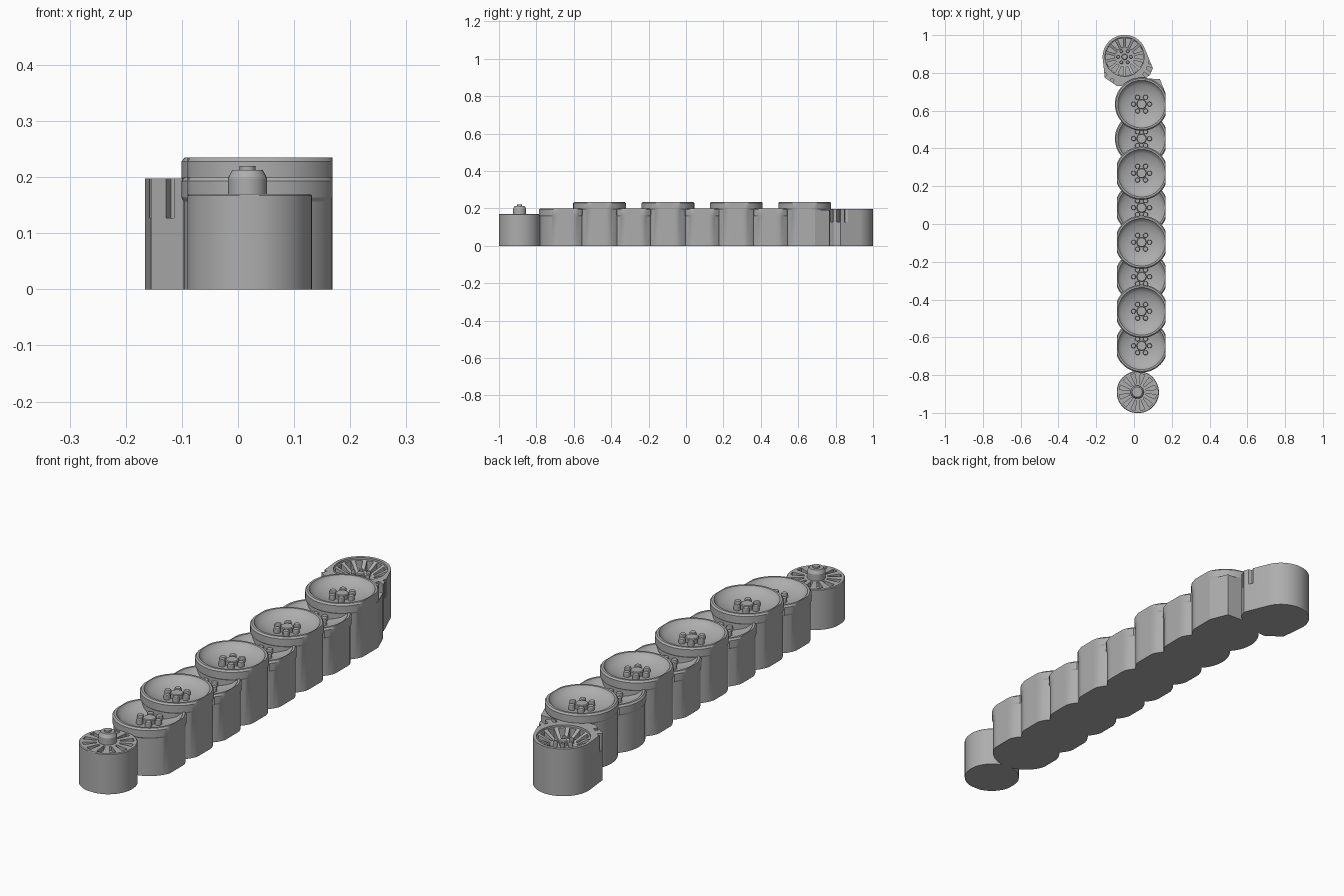
import bpy, bmesh, math
from mathutils import Matrix

cube = bpy.data.objects.get("Cube")
if cube:
    bpy.data.objects.remove(cube)

grey = bpy.data.materials.new("plain_grey")
grey.use_nodes = True
grey.diffuse_color = (0.42, 0.42, 0.42, 1)
grey.node_tree.nodes["Principled BSDF"].inputs["Base Color"].default_value = (0.42, 0.42, 0.42, 1)


def finish(bm, name):
    bmesh.ops.recalc_face_normals(bm, faces=bm.faces)
    mesh = bpy.data.meshes.new(name)
    bm.to_mesh(mesh)
    bm.free()
    mesh.materials.append(grey)
    obj = bpy.data.objects.new(name, mesh)
    bpy.context.collection.objects.link(obj)
    return obj


def smooth(obj):
    bpy.ops.object.select_all(action='DESELECT')
    obj.select_set(True)
    bpy.context.view_layer.objects.active = obj
    bpy.ops.object.shade_smooth_by_angle(angle=math.radians(25))


def add_lathe(bm, profile, cx, cy, seg=48, xlim=(-1, 1), ylim=(-1, 1)):
    """Revolved solid whose rings are flattened at the given limits."""
    rings = []
    for r, z in profile:
        ring = []
        for i in range(seg):
            a = math.tau * i / seg
            x = min(max(r * math.cos(a), xlim[0]), xlim[1])
            y = min(max(r * math.sin(a), ylim[0]), ylim[1])
            ring.append(bm.verts.new((cx + x, cy + y, z)))
        rings.append(ring)
    for low, high in zip(rings, rings[1:]):
        for i in range(seg):
            j = (i + 1) % seg
            bm.faces.new((low[i], low[j], high[j], high[i]))
    bm.faces.new(rings[0][::-1])
    bm.faces.new(rings[-1])


def add_prism(bm, points, z0, z1):
    low = [bm.verts.new((x, y, z0)) for x, y in points]
    high = [bm.verts.new((x, y, z1)) for x, y in points]
    n = len(points)
    bm.faces.new(low[::-1])
    bm.faces.new(high)
    for i in range(n):
        j = (i + 1) % n
        bm.faces.new((low[i], low[j], high[j], high[i]))


def add_wedge(bm, cx, cy, angle, r0, w0, r1, w1, z0, z1):
    c, s = math.cos(angle), math.sin(angle)
    shape = [(r0, -w0), (r1, -w1), (r1, w1), (r0, w0)]
    add_prism(bm, [(cx + r * c - w * s, cy + r * s + w * c) for r, w in shape], z0, z1)


def carve(obj, bm):
    cutter = finish(bm, "cutter")
    cutter.hide_render = True
    mod = obj.modifiers.new("carve", 'BOOLEAN')
    mod.operation = 'DIFFERENCE'
    mod.solver = 'EXACT'
    mod.object = cutter
    bpy.context.view_layer.objects.active = obj
    bpy.ops.object.modifier_apply(modifier=mod.name)
    bpy.data.objects.remove(cutter)


def bolts(name, cx, cy, z0, z1, ring, size, hub):
    bm = bmesh.new()
    add_lathe(bm, [(hub, z0), (hub, z1 - .003), (hub - .003, z1)], cx, cy, 20)
    for i in range(6):
        a = math.tau * i / 6
        add_lathe(bm, [(size, z0), (size, z1 - .003), (size - .002, z1)],
                  cx + ring * math.cos(a), cy + ring * math.sin(a), 12)
    smooth(finish(bm, name))


# Overlapping road wheels, alternating low and high
WX, FIRST, STEP = .04, -.645, .1828
for k in range(8):
    y = FIRST + k * STEP
    tall = k % 2 == 1
    t = .235 if tall else .2
    left = -.145 if k >= 6 else -.13
    ylim = (-1, 1) if tall else (-1 if k == 0 else -STEP / 2, STEP / 2)
    profile = [(.137, 0), (.137, t - .043), (.141, t - .036), (.141, t - .007), (.135, t),
               (.126, t), (.122, t - .007), (.105, t - .02), (.06, t - .034), (.03, t - .036)]
    bm = bmesh.new()
    add_lathe(bm, profile, WX, y, 64, (left, .128), ylim)
    smooth(finish(bm, f"road_wheel_{k + 1}"))
    bolts(f"road_wheel_bolts_{k + 1}", WX, y, t - .045, t - .016, .042, .013, .026)

# Corner block behind the last road wheel
bm = bmesh.new()
add_prism(bm, [(.05, .6), (.168, .6), (.168, .69), (.137, .767), (.04, .772)], 0, .192)
finish(bm, "rear_corner_block")

# Front drum with radial slots and a stepped hub
FX, FY = .02, -.89
bm = bmesh.new()
add_lathe(bm, [(.112, 0), (.112, .167), (.109, .17)], FX, FY, 48, (-.11, .113), (-.11, .11))
drum = finish(bm, "front_drum")
bm = bmesh.new()
for i in range(12):
    add_wedge(bm, FX, FY, math.tau * (i + .5) / 12, .045, .004, .098, .012, .152, .2)
carve(drum, bm)
smooth(drum)
bm = bmesh.new()
add_lathe(bm, [(.035, .16), (.035, .198), (.027, .213), (.014, .213), (.014, .22)], .017, FY, 32)
smooth(finish(bm, "front_drum_hub"))

# Rear drum: rounded end with an angled tail toward the wheels
RX, RY, RR = -.05, .885, .116
outline = [(RX + RR * math.cos(math.radians(a)), RY + RR * math.sin(math.radians(a)))
           for a in range(20, 191, 5)]
outline += [(-.155, .775), (-.09, .73), (0, .735), (.06, .77), (.085, .79), (.1, .825)]
bm = bmesh.new()
add_prism(bm, outline, 0, .198)
rear = finish(bm, "rear_drum")

# Bowl, then spoke openings, then notches in the tail
bm = bmesh.new()
add_lathe(bm, [(.045, .163), (.103, .19), (.106, .25)], RX, RY, 48)
carve(rear, bm)
bm = bmesh.new()
for i in range(14):
    add_wedge(bm, RX, RY, math.tau * i / 14, .052, .005, .098, .014, .13, .23)
carve(rear, bm)
bm = bmesh.new()
for a in (-12, -26, -41, -118, -138):
    add_wedge(bm, RX, RY, math.radians(a), .132, .008, .22, .012, .127, .25)
carve(rear, bm)
smooth(rear)
bolts("rear_drum_bolts", RX, RY, .155, .183, .034, .009, .016)
